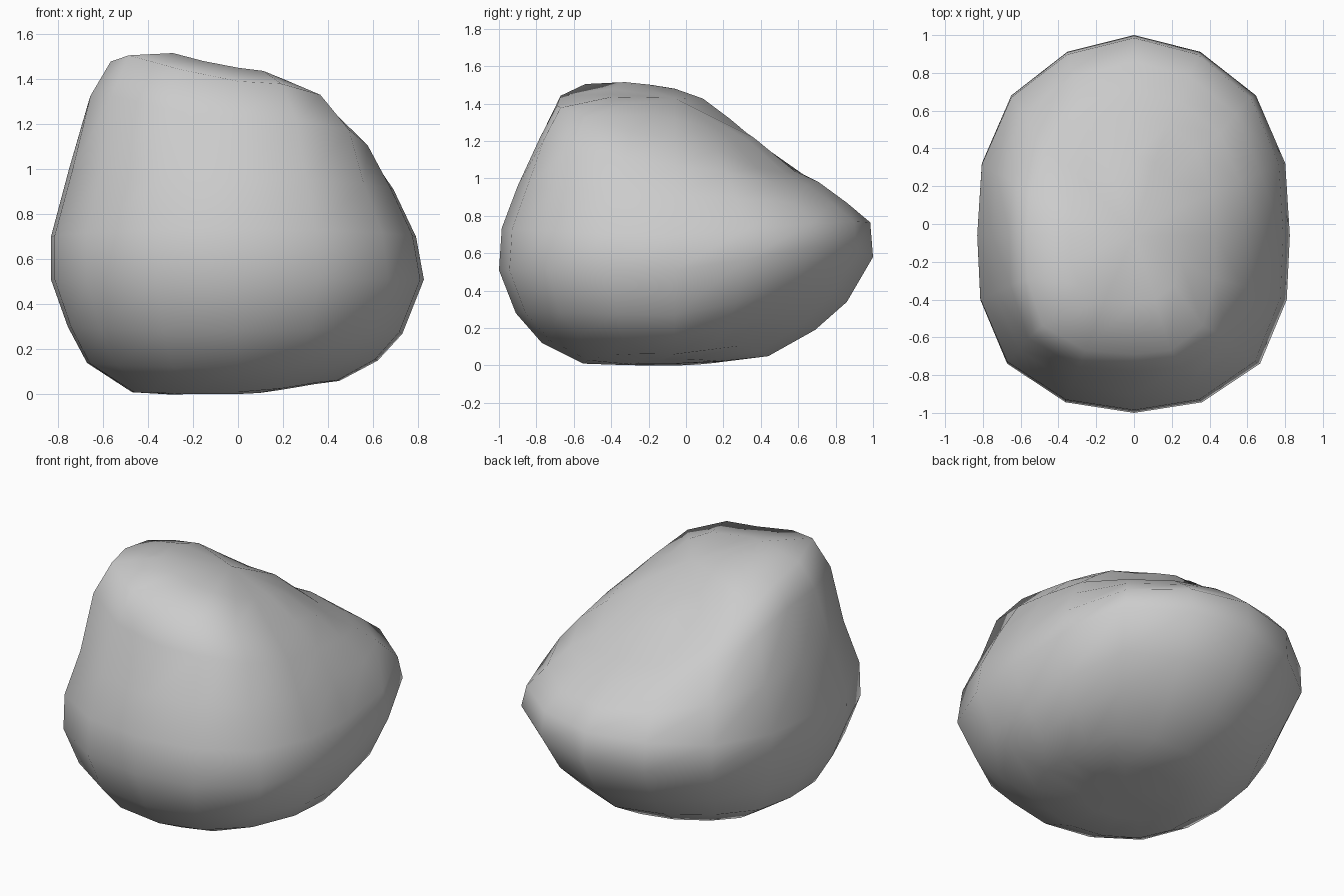
import bpy, bmesh
from math import cos, sin, pi

if "Cube" in bpy.data.objects:
    bpy.data.objects.remove(bpy.data.objects["Cube"])

SEG = 16
CY = -0.06  # y of the widest section

# Contour loops from bottom to top: (offset, height) at right, back, left, front,
# then height corrections at the back-right, back-left, front-left, front-right corners
LOOPS = [
    ((0.22, 0.035), (0.20, 0.02), (-0.30, 0.0), (-0.32, 0.002), (0, 0, 0, 0)),
    ((0.45, 0.06), (0.44, 0.05), (-0.47, 0.01), (-0.55, 0.01), (0.05, 0.02, 0, 0.02)),
    ((0.62, 0.15), (0.69, 0.19), (-0.67, 0.14), (-0.77, 0.12), (0.09, 0.03, 0, 0.02)),
    ((0.73, 0.27), (0.86, 0.34), (-0.755, 0.30), (-0.91, 0.28), (0.11, 0.03, 0, 0.01)),
    ((0.825, 0.51), (1.00, 0.58), (-0.83, 0.51), (-1.00, 0.51), (0.09, 0.02, 0, 0)),
    ((0.79, 0.70), (0.985, 0.765), (-0.83, 0.70), (-0.985, 0.735), (0.03, 0, 0, 0)),
    ((0.69, 0.91), (0.86, 0.87), (-0.75, 1.00), (-0.90, 0.96), (-0.02, 0, 0, 0)),
    ((0.58, 1.07), (0.71, 0.98), (-0.66, 1.31), (-0.78, 1.22), (-0.05, -0.04, 0.06, 0.03)),
    ((0.43, 1.21), (0.58, 1.04), (-0.57, 1.44), (-0.69, 1.39), (-0.07, -0.05, 0.09, 0.03)),
    ((0.25, 1.32), (0.36, 1.22), (-0.34, 1.48), (-0.41, 1.45), (-0.05, -0.03, 0.05, 0.01)),
]


def loop_point(loop, i):
    """Rounded-box contour, boxier at the front, height blended round the loop."""
    c, s = cos(2 * pi * i / SEG), sin(2 * pi * i / SEG)
    right, back, left, front, (br, bl, fl, fr) = loop
    side = right if c > 0 else left
    end = back if s > 0 else front
    corner = (br if c > 0 else bl) if s > 0 else (fr if c > 0 else fl)
    n = (2.0 if s > 0 else 2.3) + 0.65 * c * c
    if s < 0 and front[1] > 1:  # squarer front shoulder
        n += 0.6
    u, v = abs(c) * 1.12, abs(s)
    k = (u ** n + v ** n) ** (-1 / n)
    return (u * k * side[0],
            CY + v * k * (end[0] - CY),
            side[1] * c * c + end[1] * s * s + corner * (2 * c * s) ** 2)


bm = bmesh.new()
rings = [[bm.verts.new(loop_point(l, i)) for i in range(SEG)] for l in LOOPS]

# Sides
for a, b in zip(rings, rings[1:]):
    for i in range(SEG):
        j = (i + 1) % SEG
        bm.faces.new((a[i], a[j], b[j], b[i]))

# Bottom and top caps
for ring, centre in ((rings[0], (0, CY, 0.01)), (rings[-1], (0, CY, 1.43))):
    v = bm.verts.new(centre)
    for i in range(SEG):
        bm.faces.new((ring[i], ring[(i + 1) % SEG], v))

bmesh.ops.recalc_face_normals(bm, faces=bm.faces[:])
for f in bm.faces:
    f.smooth = True

mesh = bpy.data.meshes.new("boulder")
bm.to_mesh(mesh)
bm.free()
boulder = bpy.data.objects.new("boulder", mesh)
bpy.context.collection.objects.link(boulder)
